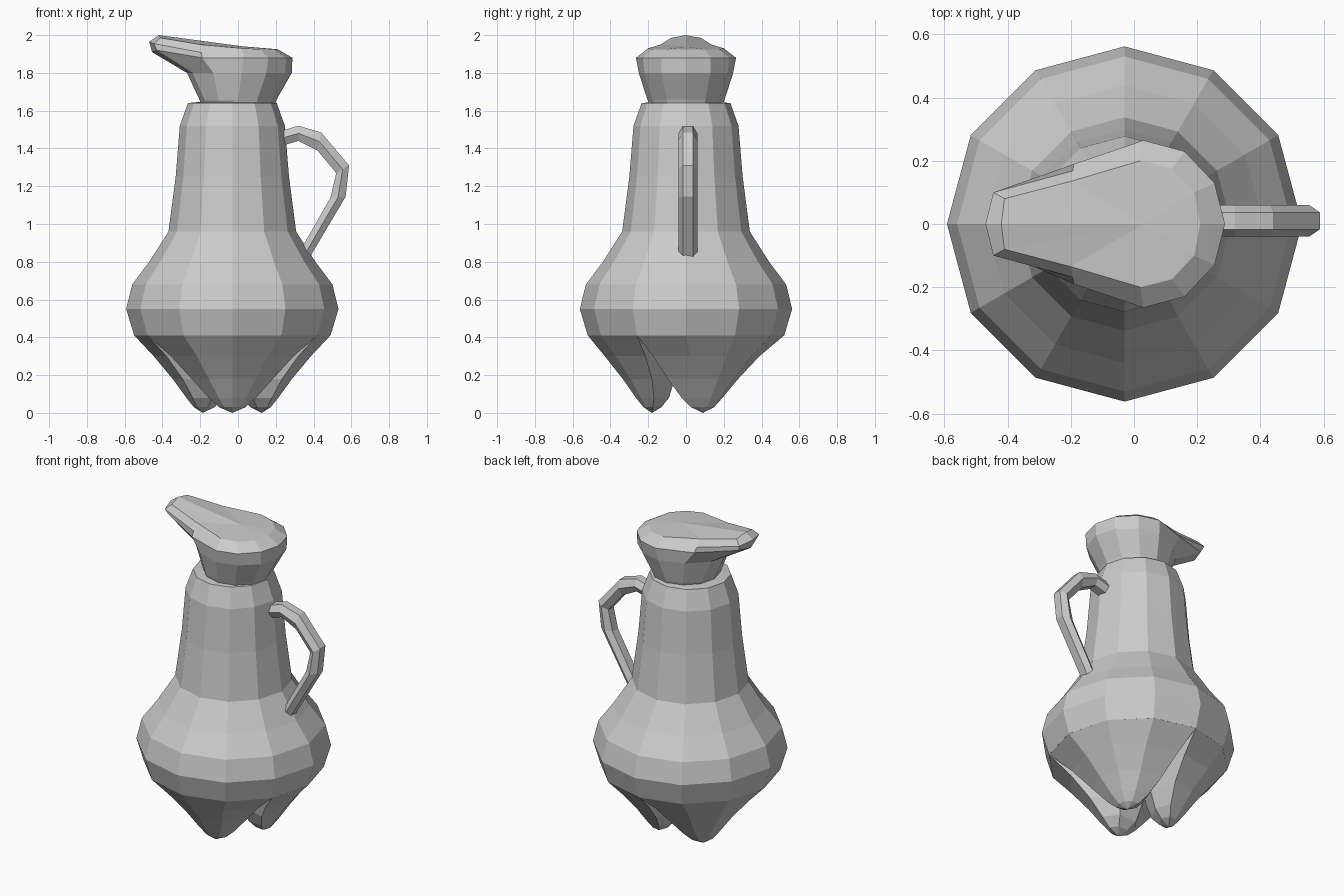
import bpy, bmesh
from math import cos, sin, pi, radians

if "Cube" in bpy.data.objects:
    bpy.data.objects.remove(bpy.data.objects["Cube"])

CX = -0.03  # axis of the body


def loft(name, rings, cap_start=True, cap_end=True):
    """Skin a list of equal-length closed rings with quads and cap the ends."""
    bm = bmesh.new()
    vs = [[bm.verts.new(p) for p in r] for r in rings]
    n = len(rings[0])
    for a, b in zip(vs, vs[1:]):
        for i in range(n):
            j = (i + 1) % n
            bm.faces.new((a[i], a[j], b[j], b[i]))
    for ring, cap in ((vs[0], cap_start), (vs[-1], cap_end)):
        if cap is True:
            bm.faces.new(ring)
        elif cap:  # a point: fan to it
            c = bm.verts.new(cap)
            for i in range(n):
                bm.faces.new((ring[i], ring[(i + 1) % n], c))
    bmesh.ops.recalc_face_normals(bm, faces=bm.faces)
    me = bpy.data.meshes.new(name)
    bm.to_mesh(me)
    bm.free()
    ob = bpy.data.objects.new(name, me)
    bpy.context.collection.objects.link(ob)
    return ob


def circle(r, z, cx=0.0, n=12):
    return [(cx + r * cos(2 * pi * i / n), r * sin(2 * pi * i / n), z) for i in range(n)]


# Body: twelve-sided turned profile (radius, height)
profile = [(0.52, 0.41), (0.562, 0.55), (0.53, 0.68), (0.44, 0.80), (0.338, 0.96),
           (0.30, 1.25), (0.278, 1.52), (0.235, 1.64), (0.19, 1.645)]
loft("body", [circle(r, z, CX) for r, z in profile])

# Legs: three hanging lobes, each filling a third of the body's underside
# (z, outer reach, side reach, half width, inner reach, inner half width)
levels = [(0.41, 0.52, 0.26, 0.45, 0.01, 0.015),
          (0.30, 0.43, 0.215, 0.325, 0.04, 0.06),
          (0.18, 0.335, 0.18, 0.215, 0.06, 0.08),
          (0.08, 0.265, 0.17, 0.125, 0.09, 0.06),
          (0.03, 0.225, 0.175, 0.07, 0.13, 0.035)]
ARC = [(-1, 0), (-0.577, 0.73), (0, 1), (0.577, 0.73), (1, 0)]


def leg(name, angle):
    c, s = cos(radians(angle)), sin(radians(angle))

    def place(d, t, z):
        return (CX + d * c - t * s, d * s + t * c, z)
    rings = []
    for z, out, side, w, inn, iw in levels:
        ring = [place(side + (out - side) * f, w * t, z) for t, f in ARC]
        ring += [place(inn, iw, z), place(inn, -iw, z)]
        rings.append(ring)
    loft(name, rings, cap_end=place(0.18, 0, 0.0))


for name, angle in (("front_leg", -90), ("right_leg", 30), ("left_leg", 150)):
    leg(name, angle)

# Head with pouring spout: half outlines from the back round to the spout tip
lower = [(0.285, 0, 1.80), (0.25, 0.13, 1.80), (0.15, 0.22, 1.80), (0.02, 0.25, 1.80),
         (-0.13, 0.20, 1.80), (-0.24, 0.09, 1.80), (-0.27, 0, 1.80)]
rim = [(0.288, 0, 1.88), (0.255, 0.13, 1.88), (0.16, 0.23, 1.88), (0.03, 0.265, 1.88),
       (-0.19, 0.19, 1.88), (-0.43, 0.085, 1.92), (-0.455, 0, 1.91)]
top = [(0.21, 0, 1.925), (0.19, 0.10, 1.925), (0.12, 0.175, 1.925), (0.02, 0.20, 1.93),
       (-0.20, 0.135, 1.95), (-0.41, 0.08, 1.985), (-0.42, 0, 2.0)]
mid = [tuple(a + (b - a) * 0.4 for a, b in zip(p, q)) for p, q in zip(rim, top)]
mid[5], mid[6] = (-0.445, 0.10, 1.955), (-0.47, 0, 1.965)


def mirrored(half):
    return half + [(x, -y, z) for x, y, z in half[-2:0:-1]]


loft("head", [circle(0.19, 1.62), circle(0.205, 1.66)]
     + [mirrored(h) for h in (lower, rim, mid, top)], cap_end=(0.03, 0, 1.94))

# Handle: hexagonal bar between an outer and an inner line (x, z)
outer = [(0.20, 1.485), (0.32, 1.52), (0.44, 1.485), (0.588, 1.31), (0.57, 1.145), (0.36, 0.79)]
inner = [(0.20, 1.405), (0.32, 1.44), (0.42, 1.39), (0.52, 1.27), (0.49, 1.14), (0.29, 0.79)]
sections = []
for (ox, oz), (ix, iz) in zip(outer, inner):
    mx, mz = (ox + ix) / 2, (oz + iz) / 2
    y0 = 0.01
    sections.append([(ox, y0 - 0.027, oz), (ox, y0 + 0.027, oz), (mx, y0 + 0.05, mz),
                     (ix, y0 + 0.027, iz), (ix, y0 - 0.027, iz), (mx, y0 - 0.05, mz)])
loft("handle", sections)
